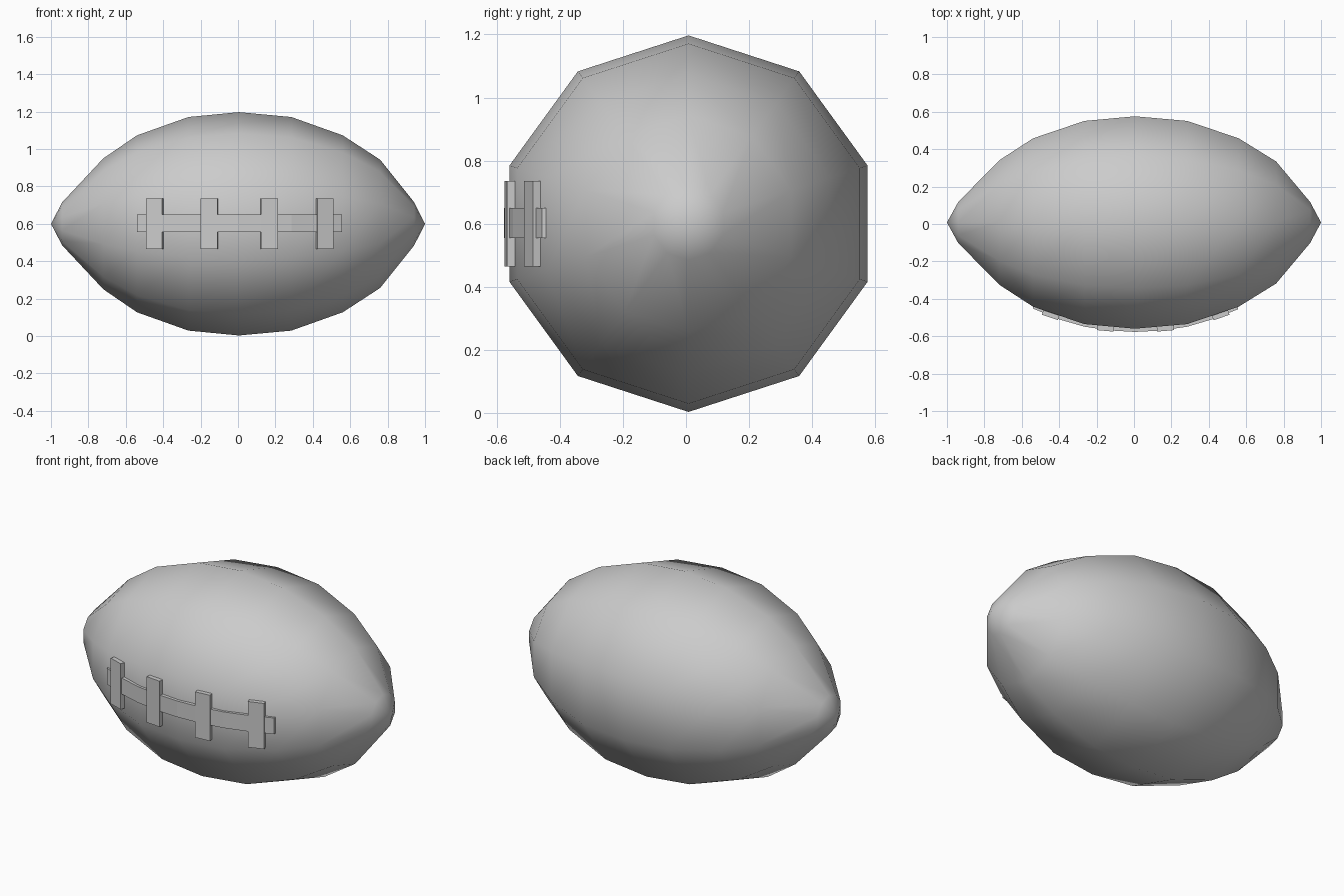
import bpy, bmesh
from math import sin, cos, pi, atan2
from mathutils import Matrix

if "Cube" in bpy.data.objects:
    bpy.data.objects.remove(bpy.data.objects["Cube"])

CY, CZ, SIDES = 0.008, 0.6, 10
# body profile: (x, radius) between the two pointed tips
PROFILE = [(-0.94, 0.115), (-0.72, 0.35), (-0.54, 0.473), (-0.265, 0.571),
           (0.005, 0.597), (0.285, 0.571), (0.56, 0.473), (0.76, 0.343), (0.942, 0.115)]


def finish(name, bm, smooth):
    bmesh.ops.recalc_face_normals(bm, faces=bm.faces)
    for f in bm.faces:
        f.smooth = smooth
    me = bpy.data.meshes.new(name)
    bm.to_mesh(me)
    bm.free()
    ob = bpy.data.objects.new(name, me)
    bpy.context.collection.objects.link(ob)
    return ob


def front_y(x):
    """Depth of the flat front panel of the body at x."""
    for (x0, r0), (x1, r1) in zip(PROFILE, PROFILE[1:]):
        if x0 <= x <= x1:
            r = r0 + (r1 - r0) * (x - x0) / (x1 - x0)
            return CY - r * cos(pi / SIDES)


# ball body: ten-sided lathe with pointed ends
bm = bmesh.new()
rings = [[bm.verts.new((x, CY + r * sin(2 * pi * i / SIDES), CZ + r * cos(2 * pi * i / SIDES)))
          for i in range(SIDES)] for x, r in PROFILE]
tips = [bm.verts.new((s, CY, CZ)) for s in (-1, 1)]
for i in range(SIDES):
    j = (i + 1) % SIDES
    for a, b in zip(rings, rings[1:]):
        bm.faces.new((a[i], a[j], b[j], b[i]))
    bm.faces.new((tips[0], rings[0][j], rings[0][i]))
    bm.faces.new((tips[1], rings[-1][i], rings[-1][j]))
finish("ball_body", bm, True)

# long lace: curved strip hugging the front panel
bm = bmesh.new()
path = [(-0.54, -0.452), (-0.40, -0.510), (-0.265, -0.549), (-0.13, -0.569), (0.005, -0.577),
        (0.14, -0.570), (0.285, -0.549), (0.42, -0.509), (0.555, -0.456)]
loops = []
for x, y in path:
    back = front_y(x) + 0.004
    loops.append([bm.verts.new((x, yy, zz)) for yy, zz in
                  ((y, 0.555), (y, 0.65), (back, 0.65), (back, 0.555))])
for a, b in zip(loops, loops[1:]):
    for i in range(4):
        j = (i + 1) % 4
        bm.faces.new((a[i], a[j], b[j], b[i]))
bm.faces.new(loops[0])
bm.faces.new(loops[-1])
finish("long_lace", bm, False)

# cross laces: four upright bars tilted to follow the panel
for n, x in enumerate((-0.445, -0.153, 0.167, 0.463)):
    slope = atan2(front_y(x + 0.05) - front_y(x - 0.05), 0.1)
    bm = bmesh.new()
    bmesh.ops.create_cube(bm, size=1, matrix=Matrix.Translation((x, front_y(x) - 0.011, CZ))
                          @ Matrix.Rotation(slope, 4, 'Z')
                          @ Matrix.Diagonal((0.09, 0.03, 0.27, 1)))
    finish(f"cross_lace_{n + 1}", bm, False)
